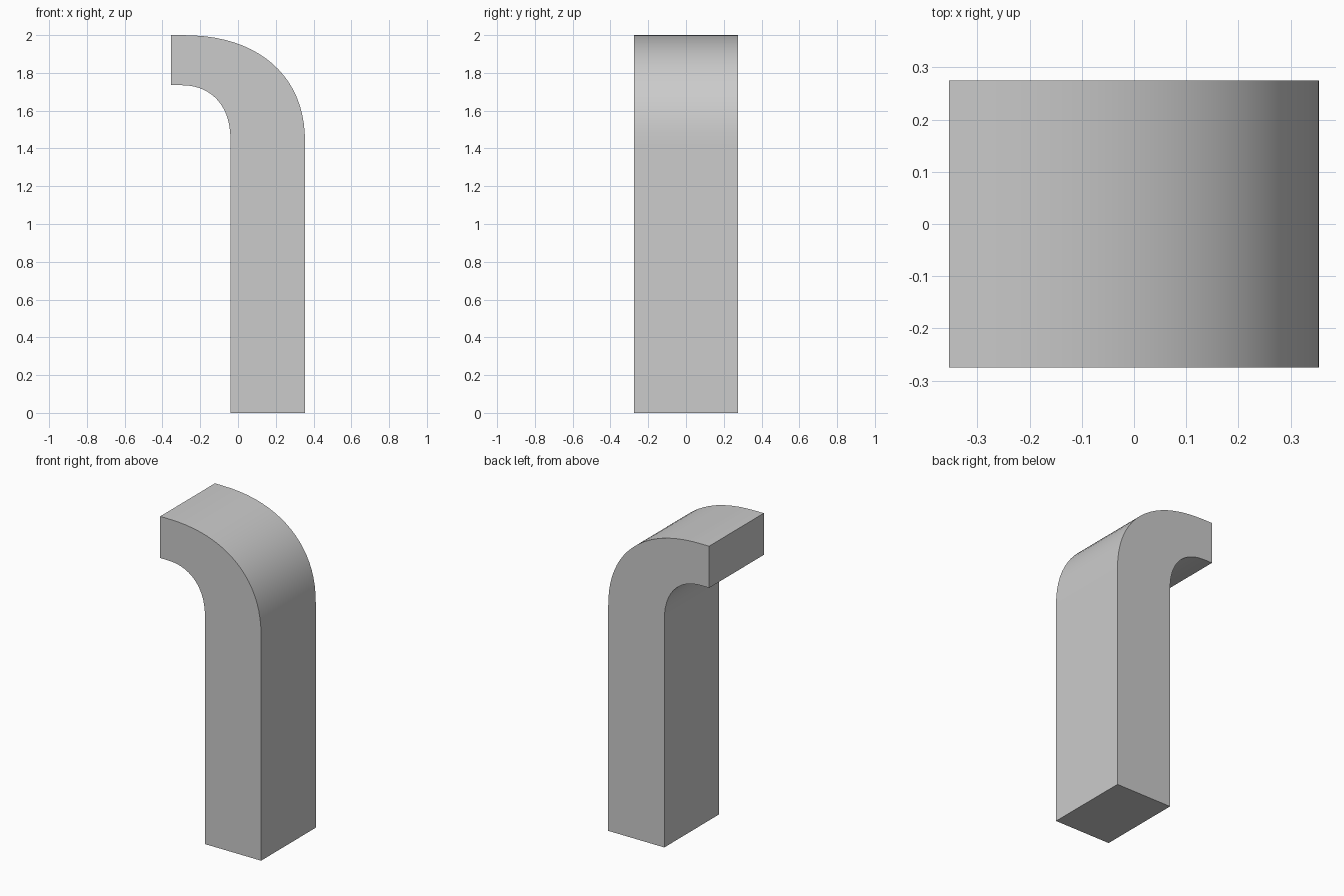
import bpy
import bmesh
import math

cube = bpy.data.objects.get("Cube")
if cube:
    bpy.data.objects.remove(cube, do_unlink=True)

HALF_DEPTH = 0.275
STEPS = 20

grey = bpy.data.materials.new("light grey")
grey.use_nodes = True
colour = (0.6, 0.6, 0.6, 1.0)
grey.diffuse_color = colour
grey.node_tree.nodes["Principled BSDF"].inputs["Base Color"].default_value = colour


def bend(cx, cz, rx, rz, power=2.3):
    """Quarter bend, slightly squarer than an ellipse, from the side to the top."""
    points = []
    for i in range(STEPS + 1):
        a = math.pi / 2 * i / STEPS
        c, s = max(math.cos(a), 0.0), math.sin(a)
        points.append((cx + rx * c ** (2 / power), cz + rz * s ** (2 / power)))
    return points


# Side profile: foot, outer bend, hook end, inner bend
outer = bend(-0.31, 1.42, 0.665, 0.58)
inner = bend(-0.31, 1.44, 0.27, 0.295)
profile = [(-0.04, 0.0), (0.355, 0.0)] + outer
profile += [(-0.355, 2.0), (-0.355, 1.735)] + inner[::-1]

# Extrude the profile along the depth
bm = bmesh.new()
face = bm.faces.new([bm.verts.new((x, -HALF_DEPTH, z)) for x, z in profile])
extruded = bmesh.ops.extrude_face_region(bm, geom=[face])["geom"]
bmesh.ops.translate(bm, vec=(0, 2 * HALF_DEPTH, 0),
                    verts=[v for v in extruded if isinstance(v, bmesh.types.BMVert)])
bmesh.ops.recalc_face_normals(bm, faces=bm.faces)
mesh = bpy.data.meshes.new("hooked_post")
bm.to_mesh(mesh)
bm.free()
mesh.materials.append(grey)

post = bpy.data.objects.new("hooked_post", mesh)
bpy.context.collection.objects.link(post)
bpy.ops.object.select_all(action='DESELECT')
post.select_set(True)
bpy.context.view_layer.objects.active = post
bpy.ops.object.shade_smooth_by_angle(angle=math.radians(30))
